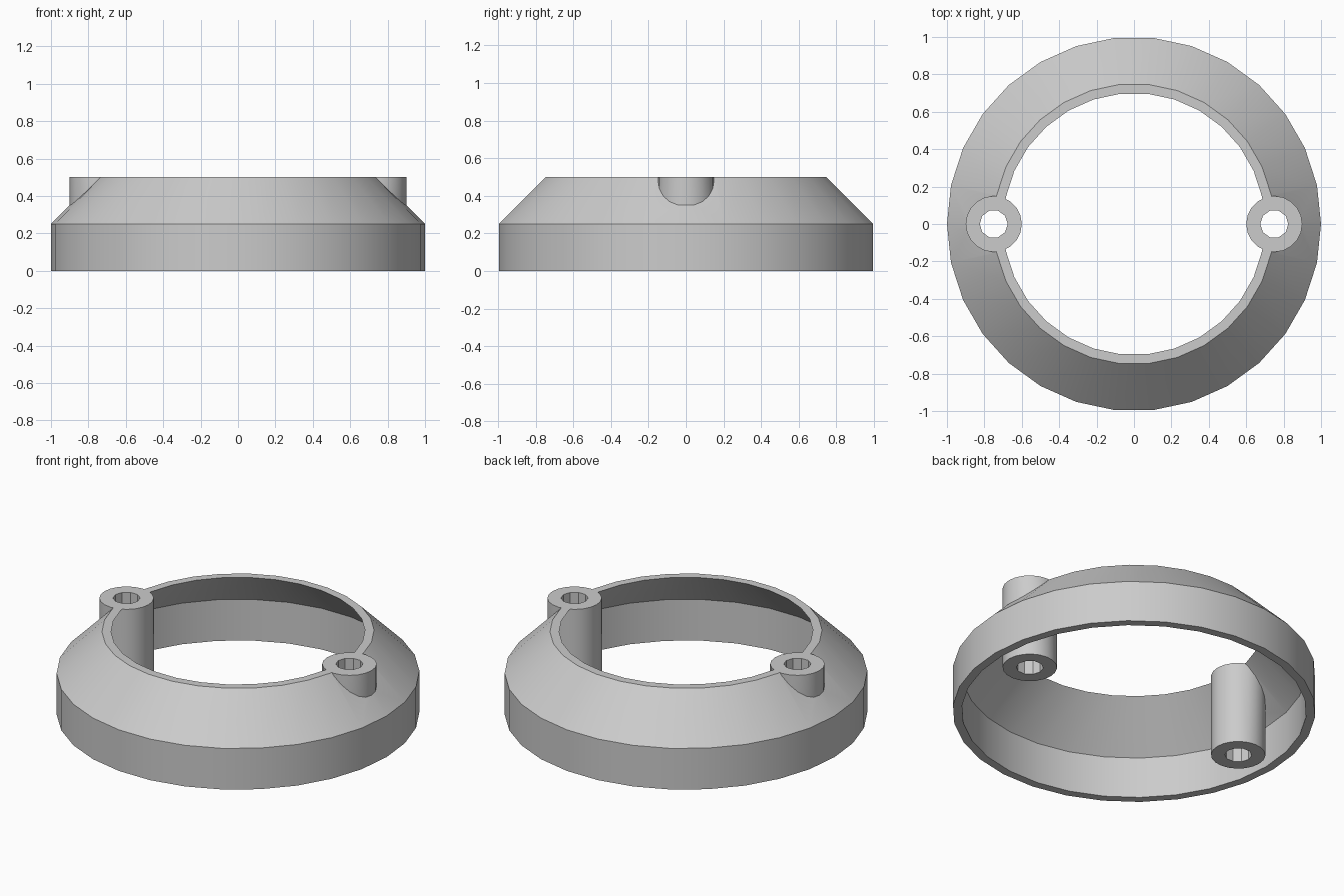
import bpy, bmesh, math

cube = bpy.data.objects.get("Cube")
if cube:
    bpy.data.objects.remove(cube, do_unlink=True)

HEIGHT, POST_X = 0.5, 0.75

grey = bpy.data.materials.new("light_grey")
grey.use_nodes = True
colour = (0.6, 0.6, 0.6, 1)
grey.diffuse_color = colour
grey.node_tree.nodes["Principled BSDF"].inputs["Base Color"].default_value = colour


def make_object(name, bm):
    bmesh.ops.recalc_face_normals(bm, faces=bm.faces)
    mesh = bpy.data.meshes.new(name)
    bm.to_mesh(mesh)
    bm.free()
    mesh.materials.append(grey)
    obj = bpy.data.objects.new(name, mesh)
    bpy.context.collection.objects.link(obj)
    return obj


def lathe(name, profile, sides):
    """Spin a closed (radius, z) profile around the z axis."""
    bm = bmesh.new()
    rings = []
    for i in range(sides):
        a = math.tau * i / sides
        rings.append([bm.verts.new((r * math.cos(a), r * math.sin(a), z))
                      for r, z in profile])
    n = len(profile)
    for i in range(sides):
        here, after = rings[i], rings[(i + 1) % sides]
        for k in range(n):
            m = (k + 1) % n
            bm.faces.new((here[k], after[k], after[m], here[m]))
    return make_object(name, bm)


def cylinder(name, x, radius, low, high, sides):
    bm = bmesh.new()
    bottom = []
    for i in range(sides):
        a = math.tau * i / sides
        bottom.append(bm.verts.new((x + radius * math.cos(a), radius * math.sin(a), low)))
    face = bm.faces.new(bottom)
    top = bmesh.ops.extrude_face_region(bm, geom=[face])["geom"]
    bmesh.ops.translate(bm, vec=(0, 0, high - low),
                        verts=[v for v in top if isinstance(v, bmesh.types.BMVert)])
    return make_object(name, bm)


def combine(target, tool, operation):
    tool.hide_render = True
    bpy.context.view_layer.objects.active = target
    mod = target.modifiers.new(operation.lower(), "BOOLEAN")
    mod.object, mod.operation, mod.solver = tool, operation, "EXACT"
    bpy.ops.object.modifier_apply(modifier=mod.name)
    bpy.data.objects.remove(tool, do_unlink=True)


# Hollow collar: upright wall, then a sloped shoulder
collar = lathe("collar", [(1, 0), (1, 0.25), (0.75, HEIGHT),
                          (0.7, HEIGHT), (0.95, 0.25), (0.95, 0)], 30)

# Screw posts merged into the shoulder, then bored through
for side in (-1, 1):
    combine(collar, cylinder("post", side * POST_X, 0.15, 0, HEIGHT, 20), "UNION")
for side in (-1, 1):
    combine(collar, cylinder("bore", side * POST_X, 0.075, -0.1, HEIGHT + 0.1, 10), "DIFFERENCE")

collar.name = "collar_with_screw_posts"
bpy.ops.object.select_all(action="DESELECT")
collar.select_set(True)
bpy.context.view_layer.objects.active = collar
bpy.ops.object.shade_smooth_by_angle(angle=math.radians(30))
